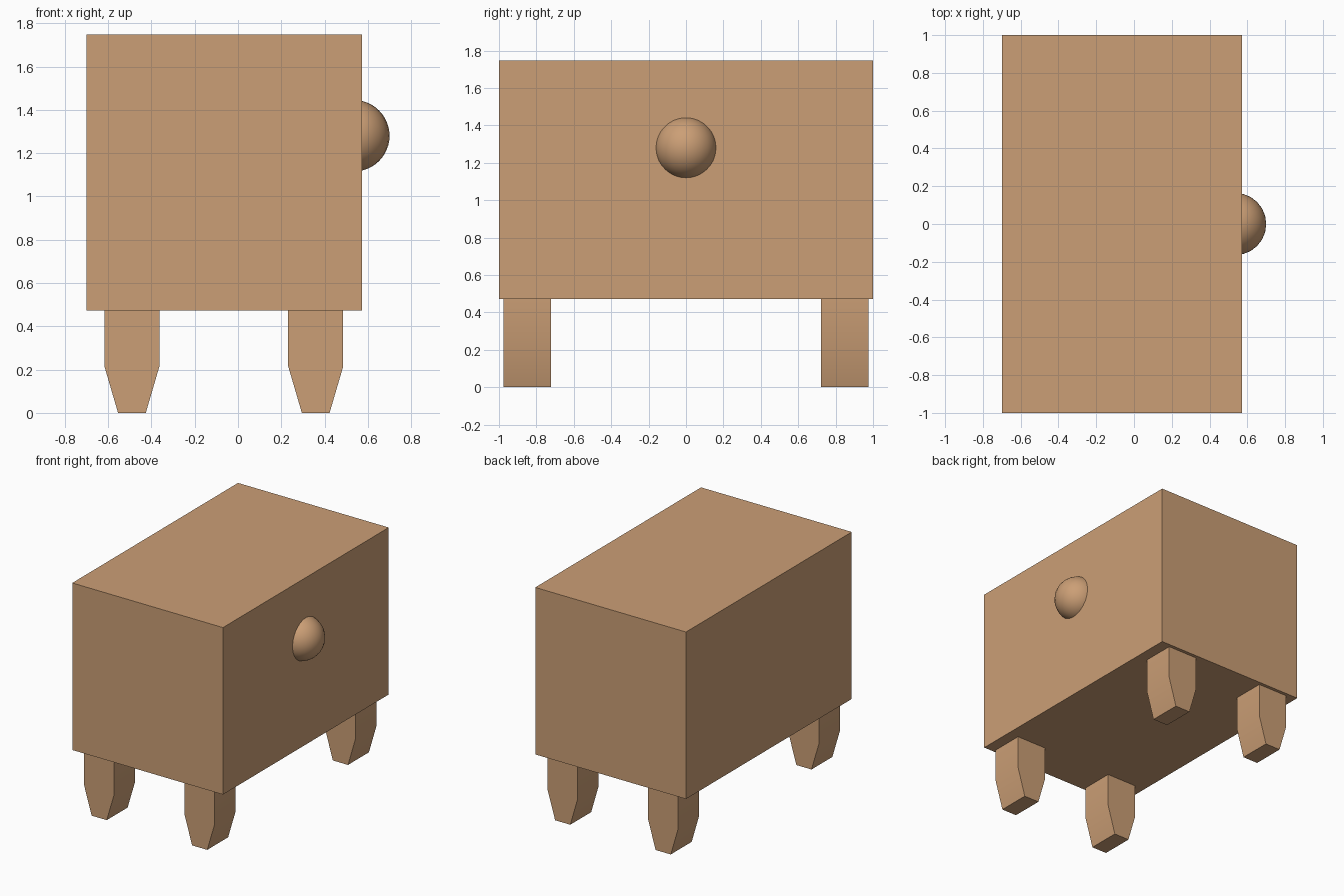
import bpy, bmesh, math
from mathutils import Matrix

if "Cube" in bpy.data.objects:
    bpy.data.objects.remove(bpy.data.objects["Cube"])

wood = bpy.data.materials.new("light_wood")
wood.diffuse_color = (0.60, 0.345, 0.18, 1)
wood.use_nodes = True
wood.node_tree.nodes["Principled BSDF"].inputs["Base Color"].default_value = wood.diffuse_color


def finish(name, bm, smooth):
    """Turn a bmesh into a named wooden part."""
    bmesh.ops.recalc_face_normals(bm, faces=bm.faces)
    mesh = bpy.data.meshes.new(name)
    bm.to_mesh(mesh)
    bm.free()
    mesh.materials.append(wood)
    obj = bpy.data.objects.new(name, mesh)
    bpy.context.collection.objects.link(obj)
    if smooth:
        bpy.ops.object.select_all(action='DESELECT')
        obj.select_set(True)
        bpy.context.view_layer.objects.active = obj
        bpy.ops.object.shade_smooth_by_angle(angle=math.radians(30))
    return obj


# Cabinet body: plain box
X0, X1, Z0, Z1 = -0.70, 0.573, 0.472, 1.747
bm = bmesh.new()
bmesh.ops.create_cube(bm, size=1, matrix=Matrix.Translation(
    ((X0 + X1) / 2, 0, (Z0 + Z1) / 2)) @ Matrix.Diagonal((X1 - X0, 2, Z1 - Z0, 1)))
finish("cabinet_body", bm, False)

# Round knob, partly sunk in the right side
bm = bmesh.new()
bmesh.ops.create_uvsphere(bm, u_segments=24, v_segments=24, radius=0.165,
                          matrix=Matrix.Translation((0.535, 0, 1.28)))
finish("knob", bm, True)

# Legs: profile tapering in x, extruded along y
profile = [(-0.064, 0), (0.064, 0), (0.127, 0.215), (0.127, Z0),
           (-0.127, Z0), (-0.127, 0.215)]
for side, cx in (("left", -0.49), ("right", 0.359)):
    for end, y in (("front", -0.975), ("back", 0.723)):
        bm = bmesh.new()
        face = bm.faces.new([bm.verts.new((cx + x, y, z)) for x, z in profile])
        ext = bmesh.ops.extrude_face_region(bm, geom=[face])
        verts = [v for v in ext["geom"] if isinstance(v, bmesh.types.BMVert)]
        bmesh.ops.translate(bm, verts=verts, vec=(0, 0.252, 0))
        finish(f"{end}_{side}_leg", bm, True)
